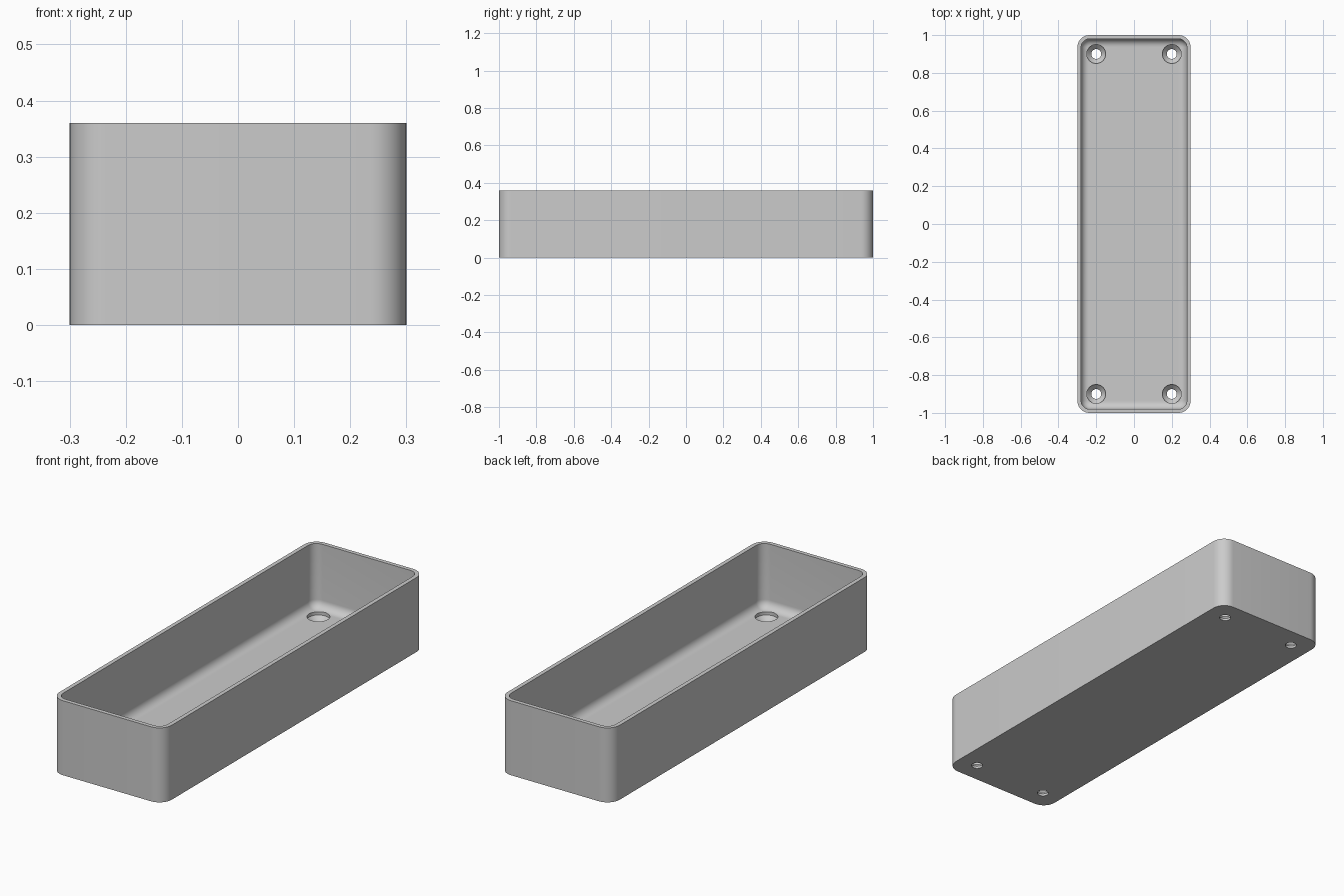
import bpy, bmesh
from math import sin, cos, pi

if "Cube" in bpy.data.objects:
    bpy.data.objects.remove(bpy.data.objects["Cube"])

HALF_X, HALF_Y, HEIGHT = 0.3, 1.0, 0.36
CORNER, WALL, FLOOR, FILLET = 0.065, 0.02, 0.05, 0.04
STEPS = 10

grey = bpy.data.materials.new("light grey")
grey.use_nodes = True
colour = (0.6, 0.6, 0.6, 1)
grey.diffuse_color = colour
grey.node_tree.nodes["Principled BSDF"].inputs["Base Color"].default_value = colour


def rounded_loop(bm, inset, z):
    """Ring of vertices following the rounded rectangle outline."""
    r = max(CORNER - inset, 0.004)
    cx, cy = HALF_X - inset - r, HALF_Y - inset - r
    ring = []
    for q, (sx, sy) in enumerate([(1, 1), (-1, 1), (-1, -1), (1, -1)]):
        for i in range(STEPS + 1):
            a = (q + i / STEPS) * pi / 2
            ring.append(bm.verts.new((sx * cx + r * cos(a), sy * cy + r * sin(a), z)))
    return ring


def circle_loop(bm, radius, z, n=40):
    return [bm.verts.new((radius * cos(2 * pi * i / n), radius * sin(2 * pi * i / n), z))
            for i in range(n)]


def loft(name, make_loop, profile):
    """Skin a closed solid through loops given by (size, height) pairs."""
    bm = bmesh.new()
    loops = [make_loop(bm, s, z) for s, z in profile]
    for a, b in zip(loops, loops[1:]):
        for i in range(len(a)):
            j = (i + 1) % len(a)
            bm.faces.new((a[i], a[j], b[j], b[i]))
    bm.faces.new(loops[0][::-1])
    bm.faces.new(loops[-1])
    bmesh.ops.recalc_face_normals(bm, faces=bm.faces)
    mesh = bpy.data.meshes.new(name)
    bm.to_mesh(mesh)
    bm.free()
    mesh.materials.append(grey)
    obj = bpy.data.objects.new(name, mesh)
    bpy.context.collection.objects.link(obj)
    return obj


# Open tray: outer wall, rim, inner wall, then a filleted floor
profile = [(0, 0), (0, HEIGHT), (WALL, HEIGHT)]
for i in range(STEPS + 1):
    a = i / STEPS * pi / 2
    profile.append((WALL + FILLET * (1 - cos(a)), FLOOR + FILLET * (1 - sin(a))))
tray = loft("tray", rounded_loop, profile)

# Countersunk screw holes in the four corners of the floor
bpy.context.view_layer.objects.active = tray
hole_profile = [(0.026, -0.05), (0.026, 0.011), (0.05, 0.035), (0.05, 0.12)]
for x in (-0.2, 0.2):
    for y in (-0.9, 0.9):
        cutter = loft("hole_cutter", circle_loop, hole_profile)
        cutter.location = (x, y, 0)
        cutter.hide_render = True
        cut = tray.modifiers.new("screw_hole", 'BOOLEAN')
        cut.operation, cut.solver, cut.object = 'DIFFERENCE', 'EXACT', cutter
        bpy.ops.object.modifier_apply(modifier=cut.name)
        bpy.data.objects.remove(cutter)

tray.select_set(True)
bpy.ops.object.shade_smooth_by_angle(angle=0.6)
